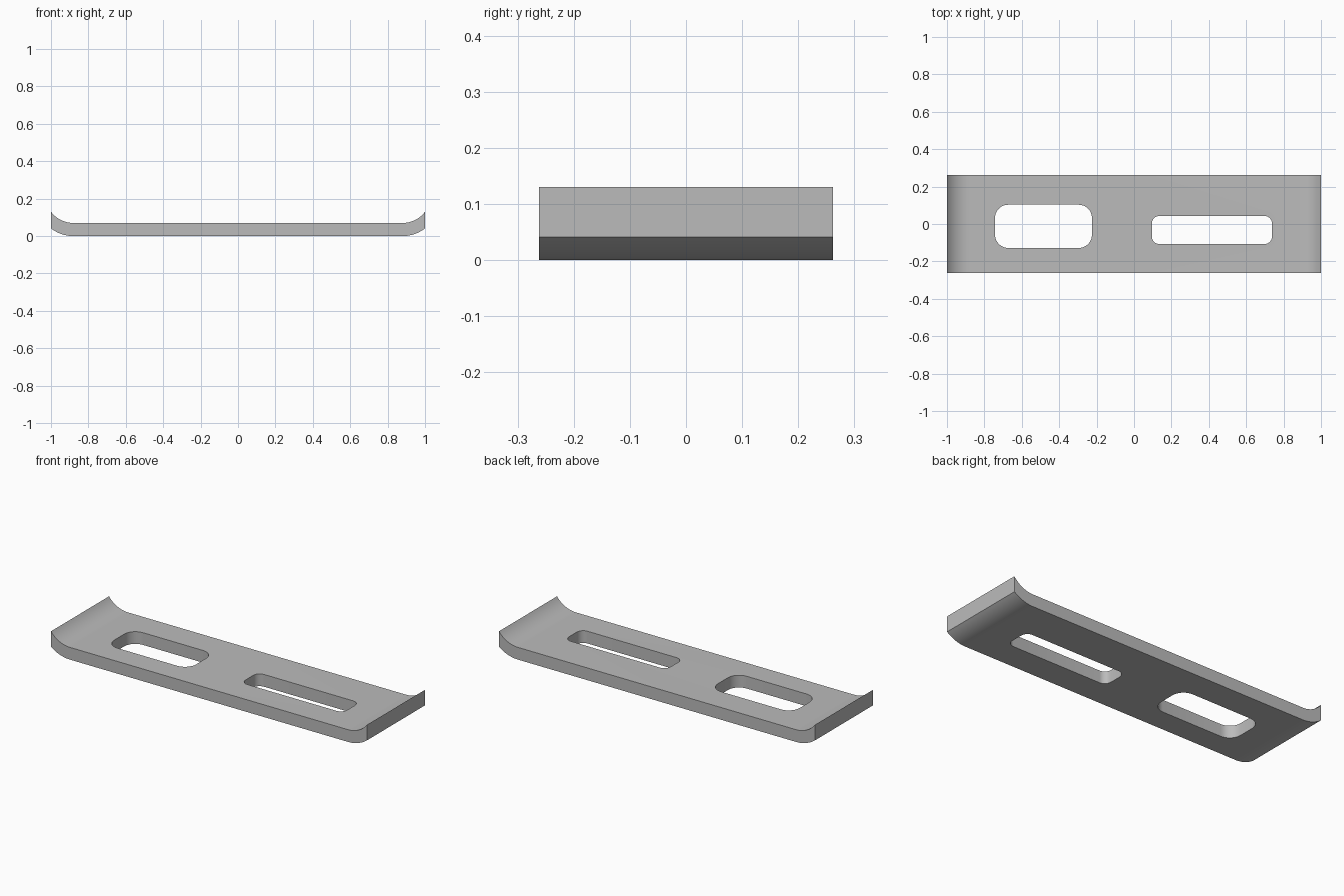
import bpy
import bmesh
from math import asin, sin, cos, pi, radians

cube = bpy.data.objects.get("Cube")
if cube:
    bpy.data.objects.remove(cube, do_unlink=True)

HALF_WIDTH = 0.262
THICKNESS = 0.07
BEND_START = 0.88

grey = bpy.data.materials.new("metal grey")
grey.use_nodes = True
grey.diffuse_color = (0.5, 0.5, 0.5, 1)
grey.node_tree.nodes["Principled BSDF"].inputs["Base Color"].default_value = grey.diffuse_color


def extruded(name, points, offset):
    """Solid made by pushing a closed outline along an offset vector."""
    bm = bmesh.new()
    face = bm.faces.new([bm.verts.new(p) for p in points])
    result = bmesh.ops.extrude_face_region(bm, geom=[face])
    verts = [v for v in result["geom"] if isinstance(v, bmesh.types.BMVert)]
    bmesh.ops.translate(bm, verts=verts, vec=offset)
    bmesh.ops.recalc_face_normals(bm, faces=bm.faces)
    mesh = bpy.data.meshes.new(name)
    bm.to_mesh(mesh)
    bm.free()
    mesh.materials.append(grey)
    obj = bpy.data.objects.new(name, mesh)
    bpy.context.collection.objects.link(obj)
    return obj


def bend(base, rise, steps=12):
    """Arc from the flat part up to the plate end."""
    run = 1 - BEND_START
    radius = (run ** 2 + rise ** 2) / (2 * rise)
    sweep = asin(run / radius)
    angles = [sweep * i / steps for i in range(steps + 1)]
    return [(BEND_START + radius * sin(a), base + radius * (1 - cos(a))) for a in angles]


def slot_cutter(name, x0, x1, y0, y1, radius, steps=8):
    """Rounded rectangle that passes right through the plate."""
    corners = [(x1 - radius, y1 - radius), (x0 + radius, y1 - radius),
               (x0 + radius, y0 + radius), (x1 - radius, y0 + radius)]
    points = []
    for quarter, (cx, cy) in enumerate(corners):
        for i in range(steps + 1):
            a = (quarter + i / steps) * pi / 2
            points.append((cx + radius * cos(a), cy + radius * sin(a), -0.1))
    cutter = extruded(name, points, (0, 0, 0.4))
    cutter.hide_render = True
    return cutter


# Plate with both ends curved upward
right_half = bend(0, 0.041) + bend(THICKNESS, 0.06)[::-1]
left_half = [(-x, z) for x, z in reversed(right_half)]
outline = [(x, -HALF_WIDTH, z) for x, z in right_half + left_half]
plate = extruded("curved_plate", outline, (0, 2 * HALF_WIDTH, 0))

# Wide slot and narrow slot
cutters = [slot_cutter("wide_slot_cutter", -0.743, -0.225, -0.128, 0.103, 0.07),
           slot_cutter("narrow_slot_cutter", 0.095, 0.738, -0.107, 0.043, 0.04)]
bpy.ops.object.select_all(action="DESELECT")
bpy.context.view_layer.objects.active = plate
plate.select_set(True)
for cutter in cutters:
    cut = plate.modifiers.new(cutter.name, "BOOLEAN")
    cut.operation = "DIFFERENCE"
    cut.solver = "EXACT"
    cut.object = cutter
    bpy.ops.object.modifier_apply(modifier=cut.name)
    bpy.data.objects.remove(cutter, do_unlink=True)

# Smooth bends and slot corners, crisp borders
bpy.ops.object.shade_smooth_by_angle(angle=radians(25))
